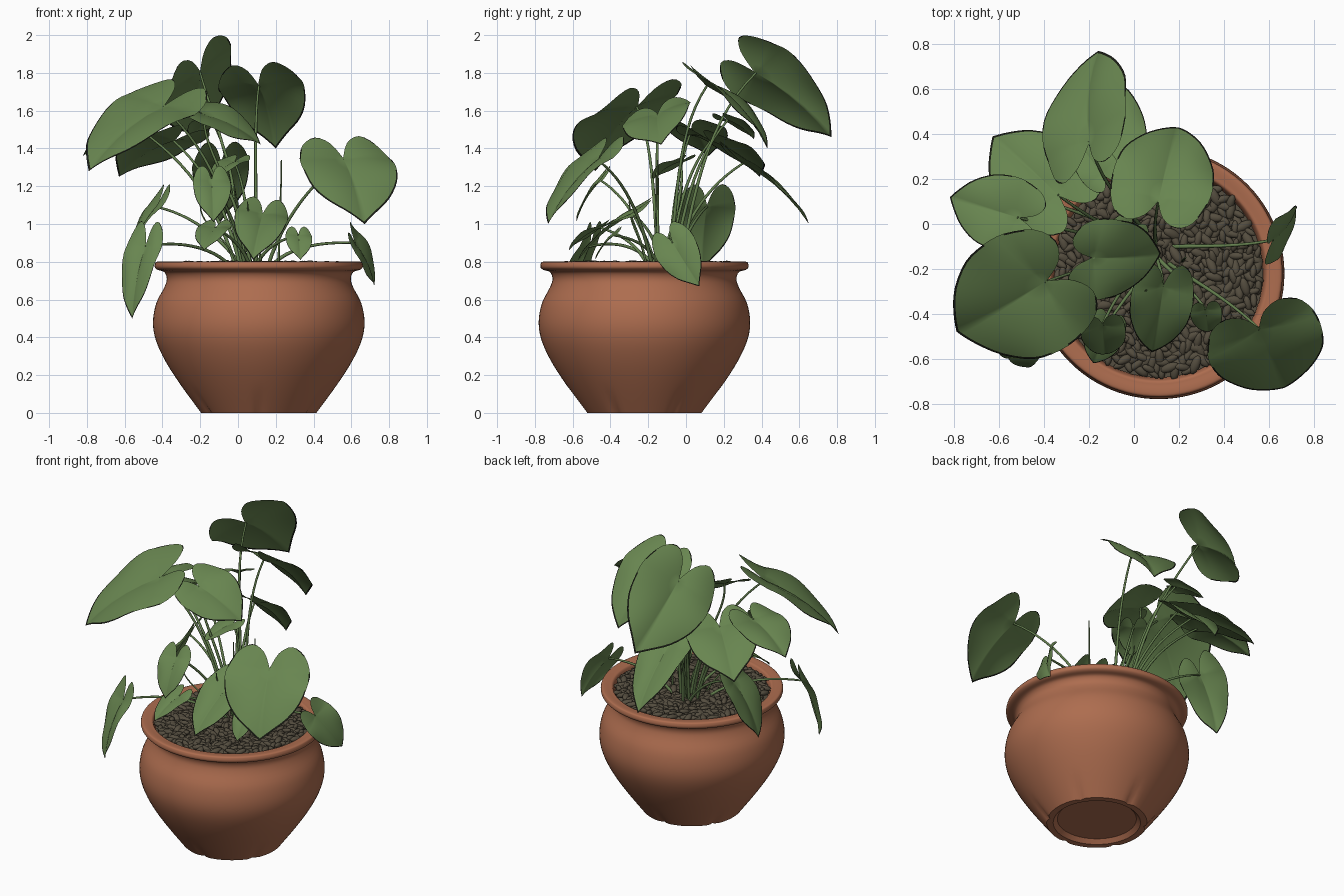
import bpy, bmesh, math, random
from mathutils import Vector, Matrix

if "Cube" in bpy.data.objects:
    bpy.data.objects.remove(bpy.data.objects["Cube"])

random.seed(4)
CX, CY = 0.11, -0.22          # pot axis


def material(name, rgb):
    m = bpy.data.materials.new(name)
    m.diffuse_color = (*rgb, 1)
    m.use_nodes = True
    m.node_tree.nodes["Principled BSDF"].inputs["Base Color"].default_value = m.diffuse_color
    return m


TERRACOTTA = material("terracotta", (0.42, 0.152, 0.078))
GREEN = material("leaf_green", (0.138, 0.235, 0.080))
STEM = material("stem_green", (0.125, 0.21, 0.075))
MARGIN = material("dark_leaf_margin", (0.010, 0.012, 0.007))
GRAVEL = material("gravel_brown", (0.090, 0.075, 0.050))


def finish(name, bm, *mats, angle=40):
    me = bpy.data.meshes.new(name)
    bm.to_mesh(me)
    bm.free()
    ob = bpy.data.objects.new(name, me)
    bpy.context.collection.objects.link(ob)
    for m in mats:
        me.materials.append(m)
    bpy.ops.object.select_all(action='DESELECT')
    ob.select_set(True)
    bpy.context.view_layer.objects.active = ob
    bpy.ops.object.shade_smooth_by_angle(angle=math.radians(angle))
    return ob


def smooth_path(pts, n):
    """Catmull-Rom samples through 2D points."""
    p = [pts[0]] + pts + [pts[-1]]
    out = []
    for i in range(1, len(p) - 2):
        a, b, c, d = (Vector(q) for q in p[i - 1:i + 3])
        for k in range(n):
            t = k / n
            out.append(0.5 * (2 * b + (c - a) * t + (2 * a - 5 * b + 4 * c - d) * t * t
                              + (3 * b - a - 3 * c + d) * t ** 3))
    return out + [Vector(pts[-1])]


# Pot: lathed profile with six faint grooves round the foot
body = [(.305, 0), (.415, .15), (.495, .275), (.545, .385), (.56, .48),
        (.543, .58), (.50, .665), (.487, .71), (.50, .745), (.535, .757), (.55, .77),
        (.55, .788), (.54, .80), (.50, .797), (.475, .785), (.46, .70)]
profile = [Vector((.001, .025)), Vector((.24, .025)), Vector((.265, 0))] + smooth_path(body, 4)
SEG = 96
bm = bmesh.new()
rows = []
for r, z in profile:
    row = []
    for i in range(SEG):
        a = 2 * math.pi * i / SEG
        off = abs(a % (math.pi / 3) - math.pi / 6)
        dent = max(0, 1 - z / .14) * max(0, 1 - off / .1) if r > .28 else 0
        q = r - .016 * dent
        row.append(bm.verts.new((CX + q * math.cos(a), CY + q * math.sin(a), z)))
    rows.append(row)
for lo, hi in zip(rows, rows[1:]):
    for i in range(SEG):
        j = (i + 1) % SEG
        bm.faces.new((lo[i], lo[j], hi[j], hi[i]))
bmesh.ops.recalc_face_normals(bm, faces=bm.faces)
finish("pot", bm, TERRACOTTA)

# Gravel: soil disc and scattered flattened pebbles
bm = bmesh.new()
bmesh.ops.create_circle(bm, cap_ends=True, segments=48, radius=.465,
                        matrix=Matrix.Translation((CX, CY, .765)))
finish("soil", bm, GRAVEL)
bm = bmesh.new()
COUNT = 600
for i in range(COUNT):
    r = .452 * math.sqrt((i + .5) / COUNT)
    a = i * 2.39996
    s = random.uniform(.8, 1.3)
    place = Matrix.Translation((CX + r * math.cos(a), CY + r * math.sin(a),
                                random.uniform(.768, .788)))
    turn = (Matrix.Rotation(random.uniform(0, 6.3), 4, 'Z')
            @ Matrix.Rotation(random.uniform(-.4, .4), 4, 'Y'))
    bmesh.ops.create_icosphere(bm, subdivisions=2, radius=1,
                               matrix=place @ turn @ Matrix.Diagonal((.037 * s, .017 * s, .016, 1)))
finish("gravel", bm, GRAVEL)

# Leaves: one mirrored heart outline (along, across), bent and rolled about its midrib
half = [(-.03, 0), (-.25, .18), (-.35, .48), (-.24, .79), (.0, .98), (.20, 1),
        (.46, .90), (.70, .63), (.88, .27), (1, 0)]
side = smooth_path(half, 3)
outline = side + [Vector((p.x, -p.y)) for p in side[-2:0:-1]]
RINGS = (.2, .4, .6, .8, .972, 1)


def leaf(name, attach, tip, width, roll=0.0, bulge=.12):
    A = Vector(attach)
    axis = Vector(tip) - A
    size = axis.length
    level = axis.cross(Vector((0, 0, 1))).normalized()
    across = Matrix.Rotation(-roll, 3, axis) @ level
    if across.z * roll < 0:
        across = Matrix.Rotation(roll, 3, axis) @ level
    normal = across.cross(axis).normalized()

    def point(s, t):
        arch = s * (1 - s) * 2.2 if s > 0 else s * .5
        puff = abs(t) * (1 - abs(t)) * 1.3
        ripple = .45 * t * t * math.sin(5 * s + (1.2 if t > 0 else 0))
        return A + axis * s + across * width * t + normal * size * bulge * (arch + puff + ripple)

    bm = bmesh.new()
    centre = bm.verts.new(A)
    rings = [[bm.verts.new(point(p.x * k, p.y * k)) for p in outline] for k in RINGS]
    n = len(outline)
    for i in range(n):
        j = (i + 1) % n
        bm.faces.new((centre, rings[0][i], rings[0][j]))
        for k in range(len(RINGS) - 1):
            f = bm.faces.new((rings[k][i], rings[k + 1][i], rings[k + 1][j], rings[k][j]))
            # withered rim: whole tip half, patches on the lobes
            rim = outline[i].x > .35 or i % 5 < 2
            f.material_index = 1 if k == len(RINGS) - 2 and rim else 0
    bmesh.ops.recalc_face_normals(bm, faces=bm.faces)
    if sum(f.normal.dot(normal) for f in bm.faces) < 0:
        bmesh.ops.reverse_faces(bm, faces=bm.faces)
    finish(name, bm, GREEN, MARGIN, angle=80)
    joints.append((A, axis.normalized()))


joints = []                   # where each stem must arrive
# Upper canopy: attach, tip, half width, roll
leaf("top_back_leaf", (-.20, .37, 1.80), (-.16, .77, 1.46), .25, .8)
leaf("tall_right_leaf", (.11, .11, 1.73), (.20, .43, 1.40), .225, .1, .16)
leaf("back_left_leaf", (-.34, .13, 1.44), (-.63, .39, 1.25), .215, -.15)
leaf("low_back_leaf", (-.09, .30, 1.32), (-.10, .65, 1.0), .15)
leaf("far_left_leaf", (-.52, .03, 1.50), (-.82, .12, 1.36), .17)
leaf("large_left_leaf", (-.40, -.26, 1.62), (-.79, -.48, 1.28), .295, .2)
leaf("centre_leaf", (-.18, -.15, 1.58), (.12, -.13, 1.42), .19, -.4)
leaf("large_right_leaf", (.56, -.47, 1.34), (.67, -.73, 1.0), .26, -.06)
# Lower and hanging leaves
leaf("front_heart_leaf", (.13, -.28, 1.05), (.08, -.57, .81), .14, .15)
leaf("rim_right_leaf", (.62, -.07, .90), (.72, .07, .67), .115, -1.15)
leaf("side_left_leaf", (-.43, .11, 1.09), (-.59, .08, .75), .16)
leaf("hanging_left_leaf", (-.49, -.51, .88), (-.56, -.60, .50), .105, .1)
leaf("front_left_leaf", (-.14, -.45, 1.23), (-.13, -.58, 1.01), .10)
leaf("small_front_leaf", (-.12, -.45, .98), (-.18, -.62, .86), .09)
leaf("small_right_leaf", (.32, -.38, .94), (.33, -.48, .81), .07)
# Young leaves inside the canopy
for i in range(2):
    a = Vector((-.02 - .12 * i, -.03 + .25 * i, 1.33 + .22 * i))
    leaf(f"inner_leaf_{i + 1}", a, a + Vector((-.11, -.15 + .29 * i, -.1)), .09)

# Stems: arched tubes from the crown to each leaf
cu = bpy.data.curves.new("stems", 'CURVE')
cu.dimensions = '3D'
cu.bevel_depth = .0075
cu.bevel_resolution = 2
cu.resolution_u = 12
cu.use_fill_caps = True


def stem(base, end, arrive, thick=1.0):
    reach = (end - base).length
    sp = cu.splines.new('BEZIER')
    sp.bezier_points.add(1)
    flat = Vector((end.x - base.x, end.y - base.y, 0))
    lift = Vector((0, 0, max(.12, (end.z - base.z) * .5))) + flat * .22
    for bp, co, h, rad in zip(sp.bezier_points, (base, end), (lift, arrive * reach * .3),
                              (1.35 * thick, .8 * thick)):
        bp.handle_left_type = bp.handle_right_type = 'FREE'
        bp.co, bp.handle_left, bp.handle_right, bp.radius = co, co - h, co + h, rad


for A, direction in joints:
    spread = Vector((A.x - .08, A.y + .12, 0)) * .16
    base = Vector((.08 + random.uniform(-.03, .03), -.12 + random.uniform(-.03, .03), .77)) + spread
    stem(base, A, (A - base).normalized() + .4 * direction)
# Bare young shoots
for end in ((.23, -.15, 1.34), (-.02, -.02, 1.2), (.05, -.3, 1.12), (-.2, -.3, 1.1)):
    stem(Vector((.10 + end[0] * .5, -.12 + end[1] * .3, .77)), Vector(end), Vector((0, 0, 1)), .6)
cu.materials.append(STEM)
bpy.context.collection.objects.link(bpy.data.objects.new("stems", cu))
